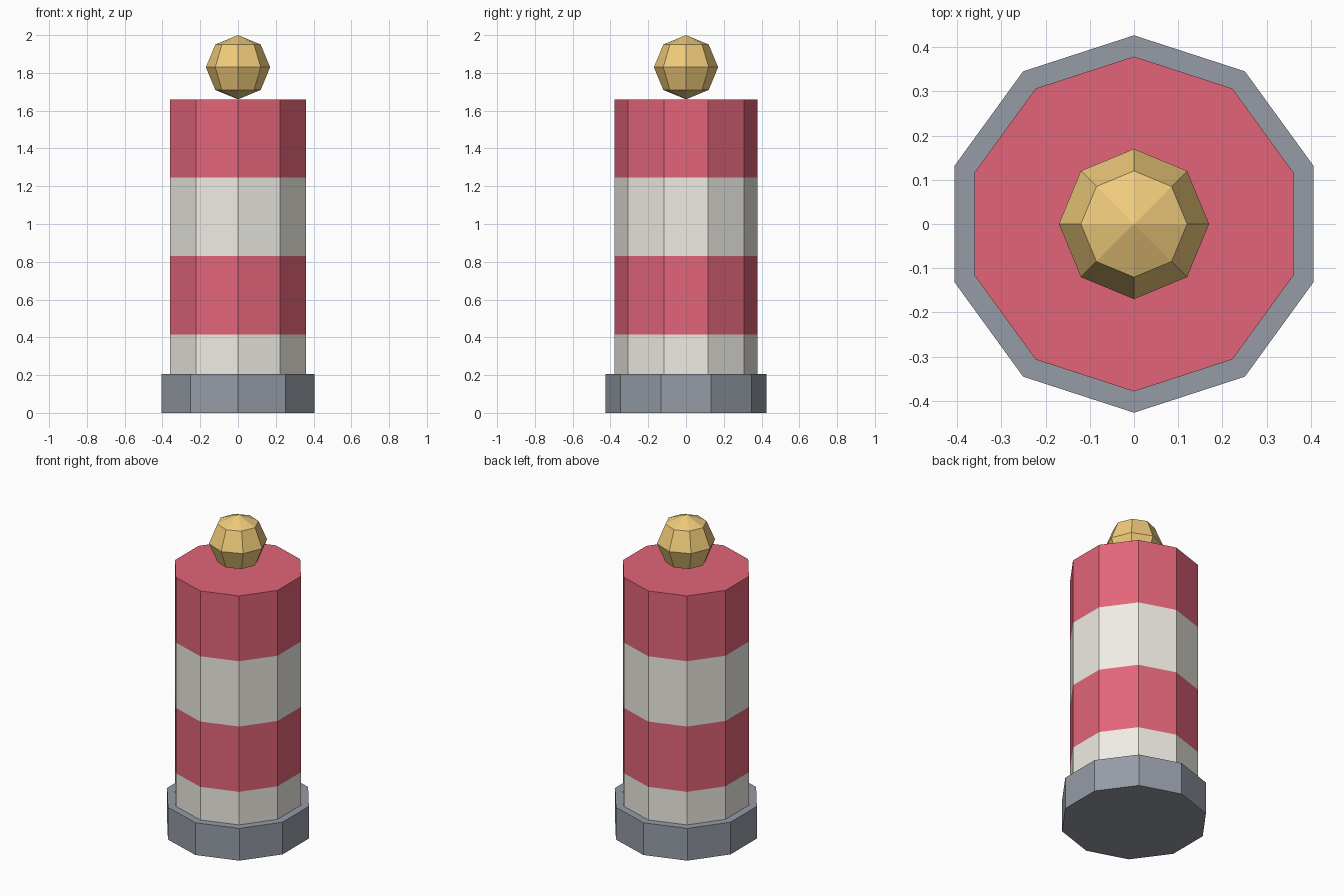
import bpy, bmesh
from math import sin, cos, tau

if "Cube" in bpy.data.objects:
    bpy.data.objects.remove(bpy.data.objects["Cube"])

SIDES = 10
BASE_R, BASE_H = 0.427, 0.205
TOWER_R, BAND_H, BANDS = 0.379, 0.415, 4
LAMP_R = 0.17


def material(name, color):
    mat = bpy.data.materials.new(name)
    mat.diffuse_color = (*color, 1)
    mat.use_nodes = True
    mat.node_tree.nodes["Principled BSDF"].inputs["Base Color"].default_value = mat.diffuse_color
    return mat


def add_object(name, bm, mats):
    mesh = bpy.data.meshes.new(name)
    bmesh.ops.recalc_face_normals(bm, faces=bm.faces)
    bm.to_mesh(mesh)
    bm.free()
    for mat in mats:
        mesh.materials.append(mat)
    obj = bpy.data.objects.new(name, mesh)
    bpy.context.collection.objects.link(obj)
    return obj


def ring(bm, radius, z):
    # Decagon with a corner on the y axis
    return [bm.verts.new((-radius * sin(tau * i / SIDES), radius * cos(tau * i / SIDES), z))
            for i in range(SIDES)]


def prism(name, radius, levels, mats, bottom):
    # Stacked bands, material alternating per band, capped on top
    bm = bmesh.new()
    rings = [ring(bm, radius, z) for z in levels]
    for b, (lo, hi) in enumerate(zip(rings, rings[1:])):
        for i in range(SIDES):
            j = (i + 1) % SIDES
            bm.faces.new((lo[i], lo[j], hi[j], hi[i])).material_index = b % len(mats)
    bm.faces.new(rings[-1]).material_index = (len(levels) - 2) % len(mats)
    if bottom:
        bm.faces.new(rings[0][::-1])
    return add_object(name, bm, mats)


white = material("white", (0.86, 0.84, 0.77))
red = material("red", (0.76, 0.13, 0.19))
gold = material("gold", (0.87, 0.60, 0.20))
slate = material("slate", (0.30, 0.33, 0.38))

# Base plinth
prism("base", BASE_R, [0, BASE_H], [slate], True)

# Striped tower, its foot hidden inside the base
prism("tower", TOWER_R, [i * BAND_H for i in range(BANDS + 1)], [white, red], False)

# Faceted lamp ball resting on the tower
bm = bmesh.new()
bmesh.ops.create_uvsphere(bm, u_segments=8, v_segments=4, radius=LAMP_R)
bmesh.ops.translate(bm, verts=bm.verts, vec=(0, 0, BANDS * BAND_H + LAMP_R))
add_object("lamp", bm, [gold])
